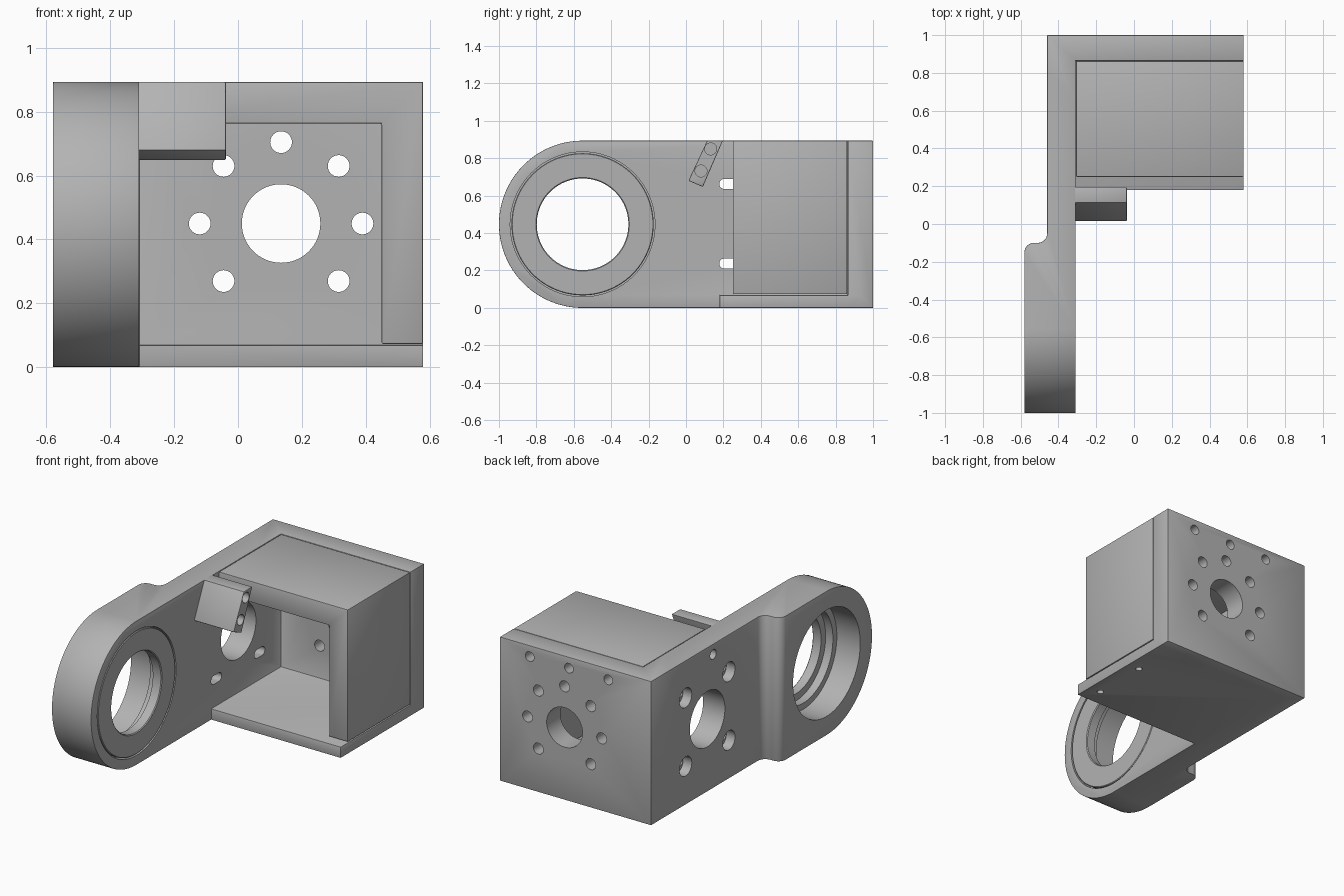
import bpy, bmesh, math
from mathutils import Vector, Matrix

cube = bpy.data.objects.get("Cube")
if cube:
    bpy.data.objects.remove(cube)

grey = bpy.data.materials.new("machined_grey")
grey.use_nodes = True
grey.diffuse_color = (0.45, 0.45, 0.45, 1)
grey.node_tree.nodes["Principled BSDF"].inputs["Base Color"].default_value = (0.45, 0.45, 0.45, 1)

H, MID = 0.894, 0.447
INNER, OUTER = -0.31, -0.46


def prism(name, points, axis, lo, hi):
    """Extrude a 2D outline along x (outline in y, z) or along z (outline in x, y)."""
    bm = bmesh.new()
    def place(p):
        return (lo, p[0], p[1]) if axis == "x" else (p[0], p[1], lo)
    face = bm.faces.new([bm.verts.new(place(p)) for p in points])
    new = bmesh.ops.extrude_face_region(bm, geom=[face])["geom"]
    step = Vector((hi - lo, 0, 0)) if axis == "x" else Vector((0, 0, hi - lo))
    bmesh.ops.translate(bm, vec=step, verts=[g for g in new if isinstance(g, bmesh.types.BMVert)])
    bmesh.ops.recalc_face_normals(bm, faces=bm.faces)
    return finish(name, bm)


def finish(name, bm):
    mesh = bpy.data.meshes.new(name)
    bm.to_mesh(mesh)
    bm.free()
    mesh.materials.append(grey)
    obj = bpy.data.objects.new(name, mesh)
    bpy.context.collection.objects.link(obj)
    return obj


def box(name, x0, x1, y0, y1, z0, z1):
    return prism(name, [(x0, y0), (x1, y0), (x1, y1), (x0, y1)], "z", z0, z1)


def cylinder(axis, lo, hi, a, b, r, segments=32):
    """Cylinder along an axis; a and b are the two other coordinates in order."""
    mid = (lo + hi) / 2
    centre, turn = {
        "x": ((mid, a, b), Matrix.Rotation(math.pi / 2, 4, "Y")),
        "y": ((a, mid, b), Matrix.Rotation(math.pi / 2, 4, "X")),
        "z": ((a, b, mid), Matrix()),
    }[axis]
    bm = bmesh.new()
    bmesh.ops.create_cone(bm, cap_ends=True, segments=segments, radius1=r, radius2=r,
                          depth=hi - lo, matrix=Matrix.Translation(centre) @ turn)
    return finish("cutter", bm)


def apply(obj, mod):
    bpy.context.view_layer.objects.active = obj
    bpy.ops.object.modifier_apply(modifier=mod.name)


def boolean(obj, other, operation="DIFFERENCE"):
    mod = obj.modifiers.new("boolean", "BOOLEAN")
    mod.operation, mod.object, mod.solver = operation, other, "EXACT"
    apply(obj, mod)
    bpy.data.objects.remove(other)


def bevel(obj, width=0.005):
    mod = obj.modifiers.new("bevel", "BEVEL")
    mod.width, mod.segments, mod.limit_method = width, 2, "ANGLE"
    mod.angle_limit = math.radians(40)
    apply(obj, mod)


def smooth(obj):
    bpy.ops.object.select_all(action="DESELECT")
    obj.select_set(True)
    bpy.context.view_layer.objects.active = obj
    bpy.ops.object.shade_smooth_by_angle(angle=math.radians(30))


def arc(cx, cy, r, start, end, steps):
    angles = [math.radians(start + (end - start) * i / steps) for i in range(steps + 1)]
    return [(cx + r * math.cos(t), cy + r * math.sin(t)) for t in angles]


# Body: L-shaped plan with a stepped, filleted arm, rounded at the bearing end
plan = [(INNER, -1.1), (INNER, 0.865), (0.58, 0.865), (0.58, 1), (OUTER, 1)]
plan += arc(OUTER - 0.05, -0.05, 0.05, 0, -90, 8)
plan += arc(-0.53, -0.15, 0.05, 90, 180, 8) + [(-0.58, -1.1)]
body = prism("bracket_body", plan, "z", 0, H)
outline = arc(-0.553, MID, MID, 90, 270, 64) + [(1.1, 0), (1.1, H)]
boolean(body, prism("cutter", outline, "x", -0.7, 0.7), "INTERSECT")
boolean(body, box("floor", INNER - 0.05, 0.58, 0.18, 0.93, 0, 0.068), "UNION")
bevel(body)

# Bearing bore and its seat
boolean(body, cylinder("x", -0.7, -0.2, -0.553, MID, 0.33, 96))
boolean(body, cylinder("x", -0.36, -0.2, -0.553, MID, 0.387, 96))

# Back wall: centre hole, ring of bolt holes and a row of blind holes
boolean(body, cylinder("y", 0.8, 1.1, 0.135, 0.45, 0.123, 64))
for i in range(8):
    if i != 6:
        t = i * math.pi / 4
        boolean(body, cylinder("y", 0.8, 1.1, 0.135 + 0.255 * math.cos(t),
                               0.45 + 0.255 * math.sin(t), 0.034))
for x in (-0.165, 0.105, 0.375):
    boolean(body, cylinder("y", 0.9, 1.1, x, 0.826, 0.03))

# Side plate: centre hole, four counterbored slots and a blind hole
boolean(body, cylinder("x", -0.6, -0.2, MID, 0.45, 0.172, 64))
for y in (0.235, 0.66):
    for z in (0.237, 0.663):
        boolean(body, cylinder("x", -0.6, -0.4, y, z, 0.06))
        slot = arc(y - 0.03, z, 0.027, 90, 270, 12) + arc(y + 0.02, z, 0.027, -90, 90, 12)
        boolean(body, prism("cutter", slot, "x", -0.5, -0.2))
boolean(body, cylinder("x", -0.6, -0.37, 0.39, 0.83, 0.03))

# Floor screw holes
for y in (0.29, 0.64):
    boolean(body, cylinder("z", -0.1, 0.05, 0.5, y, 0.02))
smooth(body)

# Bearing ring: flange with a short collar, turned around the bore axis
bm = bmesh.new()
section = [(-0.31, 0.25), (-0.31, 0.376), (-0.314, 0.38), (-0.36, 0.38),
           (-0.36, 0.329), (-0.42, 0.329), (-0.42, 0.29), (-0.37, 0.29), (-0.37, 0.245), (-0.315, 0.245)]
verts = [bm.verts.new((x, -0.553, MID + r)) for x, r in section]
edges = [bm.edges.new((v, verts[i - 1])) for i, v in enumerate(verts)]
bmesh.ops.spin(bm, geom=verts + edges, cent=(0, -0.553, MID), axis=(1, 0, 0),
               angle=math.tau, steps=96, use_duplicate=False)
bmesh.ops.remove_doubles(bm, verts=bm.verts, dist=0.0001)
bmesh.ops.recalc_face_normals(bm, faces=bm.faces)
smooth(finish("bearing_ring", bm))

# Cover: top and side slabs joined in an upside-down L
cover = box("cover", INNER + 0.003, 0.58, 0.25, 0.862, 0.073, H)
boolean(cover, box("cutter", -0.6, 0.45, 0.1, 0.95, -0.1, 0.763))
bevel(cover)
smooth(cover)

# Tilted mounting tab with two blind holes in its end
tab = prism("mounting_tab", [(0.013, 0.68), (0.09, 0.647), (0.197, H), (0.113, H)],
            "x", INNER - 0.01, -0.038)
bevel(tab)
for y, z in ((0.132, 0.85), (0.08, 0.732)):
    boolean(tab, cylinder("x", -0.14, 0.1, y, z, 0.032))
smooth(tab)
